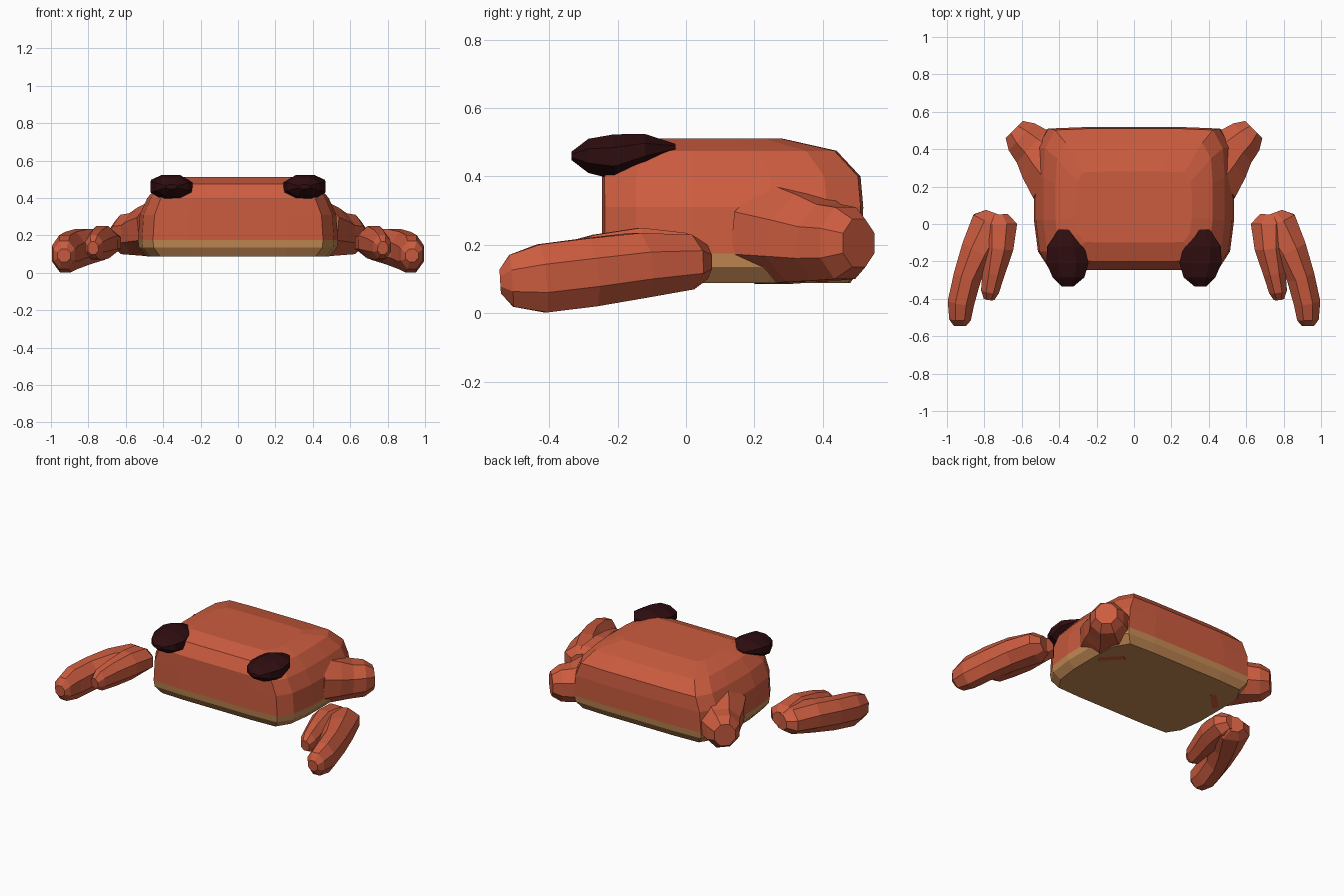
import bpy, bmesh, math
from mathutils import Vector

if "Cube" in bpy.data.objects:
    bpy.data.objects.remove(bpy.data.objects["Cube"])


def material(name, rgb):
    m = bpy.data.materials.new(name)
    m.diffuse_color = (*rgb, 1)
    m.use_nodes = True
    m.node_tree.nodes["Principled BSDF"].inputs["Base Color"].default_value = m.diffuse_color
    return m


SHELL = material("shell orange", (0.60, 0.107, 0.05))
BELLY = material("belly tan", (0.56, 0.26, 0.09))
EYE = material("eye dark", (0.028, 0.004, 0.005))


def loft(name, rings, mats, rule=None):
    """Skin a list of equal-length point rings and cap both ends."""
    bm = bmesh.new()
    loops = [[bm.verts.new(p) for p in ring] for ring in rings]
    n = len(loops[0])
    for a, b in zip(loops, loops[1:]):
        for i in range(n):
            j = (i + 1) % n
            bm.faces.new((a[i], a[j], b[j], b[i]))
    bm.faces.new(loops[0][::-1])
    bm.faces.new(loops[-1])
    bmesh.ops.recalc_face_normals(bm, faces=bm.faces)
    if rule:
        for f in bm.faces:
            f.material_index = rule(f)
    me = bpy.data.meshes.new(name)
    bm.to_mesh(me)
    bm.free()
    for m in mats:
        me.materials.append(m)
    ob = bpy.data.objects.new(name, me)
    bpy.context.collection.objects.link(ob)
    return ob


def tube(name, path, side, mat, along=None):
    """Eight-sided limb; path rows are x, y, z, half width, half height."""
    pts = [Vector((p[0] * side, p[1], p[2])) for p in path]
    rings = []
    k = 1 / math.cos(math.pi / 8)
    for i, p in enumerate(path):
        t = Vector(along) if along else pts[min(i + 1, len(pts) - 1)] - pts[max(i - 1, 0)]
        t.normalize()
        u = t.cross(Vector((0, 0, 1))).normalized()
        v = u.cross(t)
        rings.append([pts[i] + u * p[3] * k * math.cos(a) + v * p[4] * k * math.sin(a)
                      for a in [(j + 0.5) * math.pi / 4 for j in range(8)]])
    return loft(name, rings, [mat])


# Body: stacked rounded outlines, belly coloured by height
outline = [(0.5, -1), (0.85, -0.98), (0.96, -0.74), (1, -0.3), (1, 0.3),
           (0.98, 0.72), (0.87, 0.98), (0.5, 1)]
outline += [(-x, y) for x, y in reversed(outline)]
levels = [  # z, half width, front y, back y
    (0.088, 0.49, -0.21, 0.48), (0.135, 0.53, -0.24, 0.51),
    (0.175, 0.535, -0.245, 0.515), (0.31, 0.525, -0.245, 0.518),
    (0.40, 0.485, -0.245, 0.51), (0.475, 0.42, -0.20, 0.44),
    (0.511, 0.31, -0.10, 0.28)]
rings = [[(x * hx, (f + b) / 2 + y * (b - f) / 2, z) for x, y in outline]
         for z, hx, f, b in levels]
loft("body", rings, [SHELL, BELLY],
     lambda f: 1 if max(v.co.z for v in f.verts) < 0.18 else 0)

# Limb profiles for one side
hind_leg = [(0.40, 0.27, 0.235, 0.19, 0.15), (0.48, 0.35, 0.22, 0.155, 0.13),
            (0.54, 0.41, 0.207, 0.12, 0.112), (0.60, 0.465, 0.205, 0.10, 0.105),
            (0.64, 0.505, 0.205, 0.065, 0.07)]
claw_outer = [(0.735, 0.055, 0.15, 0.06, 0.05), (0.755, 0.0, 0.15, 0.115, 0.08),
              (0.83, -0.14, 0.14, 0.095, 0.095), (0.89, -0.28, 0.12, 0.075, 0.1),
              (0.925, -0.42, 0.102, 0.071, 0.1), (0.93, -0.51, 0.095, 0.058, 0.076),
              (0.93, -0.543, 0.093, 0.034, 0.035)]
claw_inner = [(0.725, 0.05, 0.16, 0.05, 0.045), (0.72, 0.0, 0.16, 0.095, 0.075),
              (0.725, -0.13, 0.163, 0.08, 0.087), (0.75, -0.26, 0.15, 0.06, 0.08),
              (0.77, -0.36, 0.138, 0.048, 0.065), (0.775, -0.402, 0.132, 0.028, 0.035)]
eye = [(0.355, -0.335, 0.46, 0.03, 0.012), (0.35, -0.285, 0.46, 0.085, 0.05),
       (0.356, -0.21, 0.457, 0.112, 0.066), (0.365, -0.12, 0.478, 0.1, 0.046),
       (0.365, -0.03, 0.485, 0.04, 0.01)]

for side, label in ((1, "right"), (-1, "left")):
    tube("hind_leg_" + label, hind_leg, side, SHELL)
    tube("claw_outer_" + label, claw_outer, side, SHELL)
    tube("claw_inner_" + label, claw_inner, side, SHELL)
    tube("eye_" + label, eye, side, EYE, along=(0, -1, 0))
